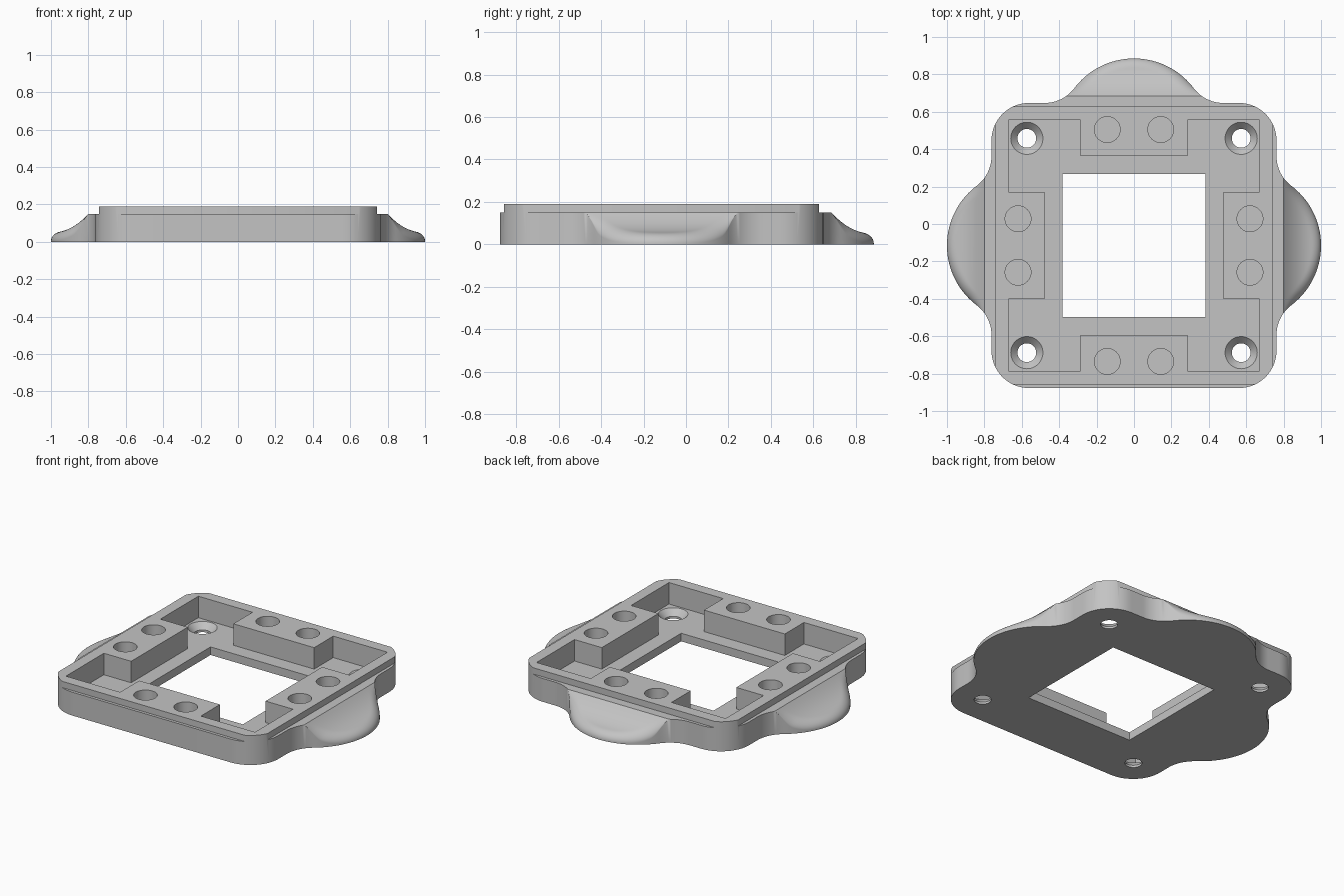
import bpy, bmesh, math
from mathutils import Matrix, Vector

if "Cube" in bpy.data.objects:
    bpy.data.objects.remove(bpy.data.objects["Cube"])

CY = -0.115            # y of the frame centre
HALF = 0.762           # half width of the frame
TOP, STEP, FLOOR = 0.19, 0.15, 0.052
BULGE_R, BULGE_C, FILLET = 0.4, 0.6, 0.2

grey = bpy.data.materials.new("plain_grey")
grey.use_nodes = True
colour = (0.55, 0.55, 0.55, 1)
grey.diffuse_color = colour
grey.node_tree.nodes["Principled BSDF"].inputs["Base Color"].default_value = colour


def make_object(name, bm):
    bmesh.ops.recalc_face_normals(bm, faces=bm.faces[:])
    mesh = bpy.data.meshes.new(name)
    bm.to_mesh(mesh)
    bm.free()
    mesh.materials.append(grey)
    ob = bpy.data.objects.new(name, mesh)
    bpy.context.collection.objects.link(ob)
    return ob


def prism(name, outline, z0, z1):
    """Extrude a flat outline, given about the frame centre."""
    bm = bmesh.new()
    base = bm.faces.new([bm.verts.new((x, y + CY, z0)) for x, y in outline])
    up = bmesh.ops.extrude_face_region(bm, geom=[base])["geom"]
    bmesh.ops.translate(bm, vec=(0, 0, z1 - z0),
                        verts=[g for g in up if isinstance(g, bmesh.types.BMVert)])
    return make_object(name, bm)


def rectangle(x0, x1, y0, y1):
    return [(x0, y0), (x1, y0), (x1, y1), (x0, y1)]


def cone(name, x, y, r0, r1, z0, z1):
    bm = bmesh.new()
    bmesh.ops.create_cone(bm, cap_ends=True, segments=48, radius1=r0, radius2=r1, depth=z1 - z0,
                          matrix=Matrix.Translation((x, y + CY, (z0 + z1) / 2)))
    return make_object(name, bm)


def cut(target, cutter):
    mod = target.modifiers.new("cut", "BOOLEAN")
    mod.operation, mod.solver, mod.object = "DIFFERENCE", "EXACT", cutter
    bpy.context.view_layer.update()
    graph = bpy.context.evaluated_depsgraph_get()
    mesh = bpy.data.meshes.new_from_object(target.evaluated_get(graph))
    target.modifiers.clear()
    target.data = mesh
    bpy.data.objects.remove(cutter)


def quarter_turns(points):
    """Repeat points in all four quadrants."""
    result = []
    for _ in range(4):
        result += points
        points = [(-y, x) for x, y in points]
    return result


# Frame with rounded corners
radius = 0.2
corner = []
for i in range(17):
    a = math.pi / 2 * i / 16
    corner.append((HALF - radius + radius * math.cos(a), HALF - radius + radius * math.sin(a)))
frame = prism("frame", quarter_turns(corner), 0, TOP)

# Narrow step around the top edge
for s in (-1, 1):
    lo, hi = sorted((s * 0.743, s * 0.9))
    cut(frame, prism("step_cutter", rectangle(lo, hi, -1, 1), STEP, 0.3))
    cut(frame, prism("step_cutter", rectangle(-1, 1, lo, hi), STEP, 0.3))

# Pocket that leaves four flush blocks, and the square window
wall, inner, block = 0.672, 0.478, 0.287
pocket = [(inner, block), (wall, block), (wall, wall), (block, wall), (block, inner)]
cut(frame, prism("pocket_cutter", quarter_turns(pocket), FLOOR, 0.3))
cut(frame, prism("window_cutter", rectangle(-0.383, 0.383, -0.383, 0.383), -0.1, 0.3))

# Countersunk corner holes
for x, y in quarter_turns([(0.573, 0.573)]):
    cut(frame, cone("screw_cutter", x, y, 0.05, 0.05, -0.1, 0.1))
    cut(frame, cone("countersink_cutter", x, y, 0.05, 0.0955, 0.014, FLOOR + 0.01))

# Round blind holes, two in each block
for x, y in quarter_turns([(0.62, -0.143), (0.62, 0.143)]):
    cut(frame, cone("blind_hole_cutter", x, y, 0.069, 0.069, FLOOR, 0.3))


# Bulge shape: an arc blended to the frame side by two fillets
fillet_u = HALF + FILLET
fillet_v = math.sqrt((BULGE_R + FILLET) ** 2 - (fillet_u - BULGE_C) ** 2)
tangent_v = fillet_v * BULGE_R / (BULGE_R + FILLET)


def outline_u(v):
    v = abs(v)
    if v < tangent_v:
        return BULGE_C + math.sqrt(BULGE_R ** 2 - v * v)
    return fillet_u - math.sqrt(max(0, FILLET ** 2 - (fillet_v - v) ** 2))


def edge_distance(u, v):
    v = abs(v)
    if v * (fillet_u - BULGE_C) < fillet_v * (u - BULGE_C):
        return max(0, BULGE_R - math.hypot(u - BULGE_C, v))
    return max(0, math.hypot(u - fillet_u, v - fillet_v) - FILLET)


def bulge_height(u, v):
    if u <= 0.8:
        return STEP
    h = 0.05 + 0.1 * (max(0, 1 - u) / 0.2) ** 2.2
    t = min(1, (u - 0.8) / 0.08)
    q = 1 - min(1, edge_distance(u, v) / 0.05)
    return h - 0.046 * t * t * (3 - 2 * t) * (1 - math.sqrt(max(0, 1 - q * q)))


def make_bulge(name, angle):
    bm = bmesh.new()
    columns, rows, root = 96, 24, 0.752
    turn = Matrix.Translation((0, CY, 0)) @ Matrix.Rotation(angle, 4, "Z")
    grid = []
    for i in range(columns + 1):
        v = fillet_v * (2 * i / columns - 1)
        end = outline_u(v)
        crease = min(0.8, end)
        us = [root] + [crease + (end - crease) * (1 - (1 - j / rows) ** 2) for j in range(rows + 1)]
        points = [(root, v, 0)] + [(u, v, bulge_height(u, v)) for u in us] + [(end, v, 0)]
        grid.append([bm.verts.new(turn @ Vector(p)) for p in points])
    count = len(grid[0])
    for a, b in zip(grid, grid[1:]):
        for j in range(count):
            k = (j + 1) % count
            bm.faces.new((a[j], b[j], b[k], a[k]))
    bm.faces.new(grid[0])
    bm.faces.new(grid[-1])
    bmesh.ops.remove_doubles(bm, verts=bm.verts[:], dist=0.00005)
    return make_object(name, bm)


parts = [frame,
         make_bulge("left_bulge", 0),
         make_bulge("back_bulge", math.pi / 2),
         make_bulge("right_bulge", math.pi)]

# Smooth curved walls, keep the edges sharp
bpy.ops.object.select_all(action="DESELECT")
for ob in parts:
    ob.select_set(True)
bpy.context.view_layer.objects.active = frame
bpy.ops.object.shade_smooth_by_angle(angle=math.radians(30))
